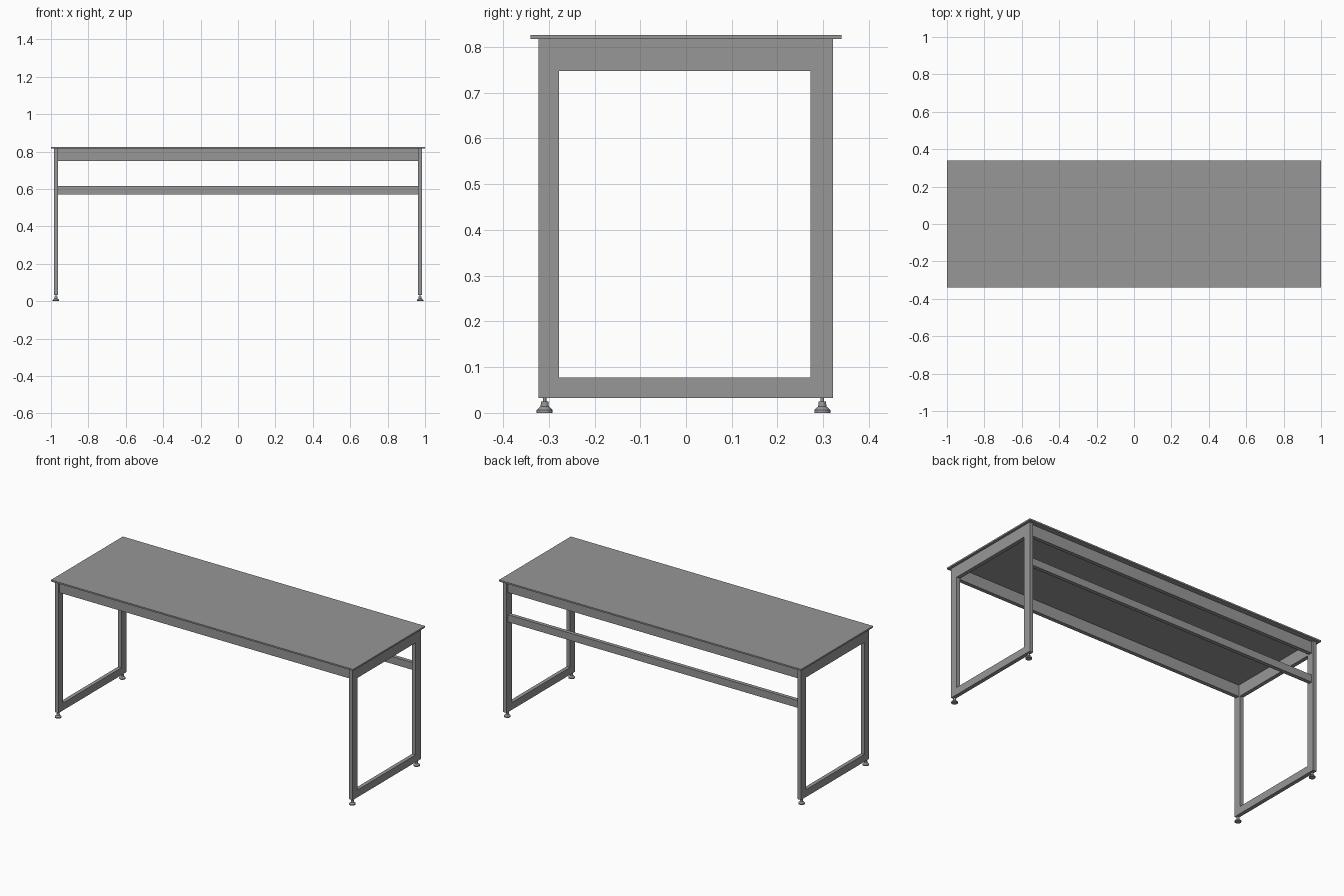
import bpy, bmesh, math
from mathutils import Vector

default = bpy.data.objects.get("Cube")
if default:
    bpy.data.objects.remove(default, do_unlink=True)

grey = bpy.data.materials.new("mid_grey")
grey.use_nodes = True
colour = (0.31, 0.31, 0.31, 1)
grey.diffuse_color = colour
grey.node_tree.nodes["Principled BSDF"].inputs["Base Color"].default_value = colour


def make_object(name, bm):
    bmesh.ops.recalc_face_normals(bm, faces=bm.faces)
    mesh = bpy.data.meshes.new(name)
    bm.to_mesh(mesh)
    bm.free()
    mesh.materials.append(grey)
    obj = bpy.data.objects.new(name, mesh)
    bpy.context.collection.objects.link(obj)
    return obj


def box(name, low, high):
    bm = bmesh.new()
    bmesh.ops.create_cube(bm, size=1)
    for v in bm.verts:
        v.co = Vector([(a + b) / 2 + c * (b - a) for a, b, c in zip(low, high, v.co)])
    return make_object(name, bm)


def rectangle(bm, x, y0, y1, z0, z1):
    return [bm.verts.new((x, y, z)) for y, z in ((y0, z0), (y1, z0), (y1, z1), (y0, z1))]


def end_frame(name, x0, x1):
    """Closed rectangular frame, flush on both faces."""
    bm = bmesh.new()
    loops = []
    for x in (x0, x1):
        loops.append((rectangle(bm, x, -0.323, 0.321, 0.033, TOP_UNDER),
                      rectangle(bm, x, -0.278, 0.272, 0.077, 0.747)))
    (outer_a, inner_a), (outer_b, inner_b) = loops
    for a, b in ((outer_a, inner_a), (outer_b, inner_b), (outer_a, outer_b), (inner_a, inner_b)):
        for i in range(4):
            j = (i + 1) % 4
            bm.faces.new((a[i], a[j], b[j], b[i]))
    return make_object(name, bm)


def levelling_foot(name, x, y):
    """Lathed foot: disc, cone and threaded stem."""
    profile = [(0, 0), (0.0175, 0), (0.0175, 0.006), (0.015, 0.009), (0.009, 0.014),
               (0.008, 0.025), (0.0035, 0.025), (0.0035, 0.034), (0, 0.034)]
    bm = bmesh.new()
    verts = [bm.verts.new((x + r, y, z)) for r, z in profile]
    edges = [bm.edges.new(pair) for pair in zip(verts, verts[1:])]
    bmesh.ops.spin(bm, geom=verts + edges, cent=(x, y, 0), axis=(0, 0, 1),
                   angle=2 * math.pi, steps=24)
    bmesh.ops.remove_doubles(bm, verts=bm.verts, dist=0.0001)
    obj = make_object(name, bm)
    bpy.ops.object.select_all(action="DESELECT")
    obj.select_set(True)
    bpy.context.view_layer.objects.active = obj
    bpy.ops.object.shade_smooth_by_angle(angle=math.radians(30))


TOP_UNDER = 0.817
LEG_IN, LEG_OUT = 0.962, 0.985

# Worktop
box("tabletop", (-1, -0.34, TOP_UNDER), (1, 0.34, 0.826))

# End frames and feet
for side, s in (("left", 1), ("right", -1)):
    end_frame(side + "_end_frame", s * LEG_IN, s * LEG_OUT)
    for place, y in (("front", -0.309), ("back", 0.298)):
        levelling_foot(f"{place}_{side}_foot", s * (LEG_IN + LEG_OUT) / 2, y)

# Long rails between the end frames
for name, y, z0, z1 in (("front_apron", -0.3, 0.749, TOP_UNDER),
                        ("back_apron", 0.297, 0.749, TOP_UNDER),
                        ("back_rail", 0.297, 0.572, 0.616)):
    box(name, (-LEG_IN, y - 0.0115, z0), (LEG_IN, y + 0.0115, z1))
